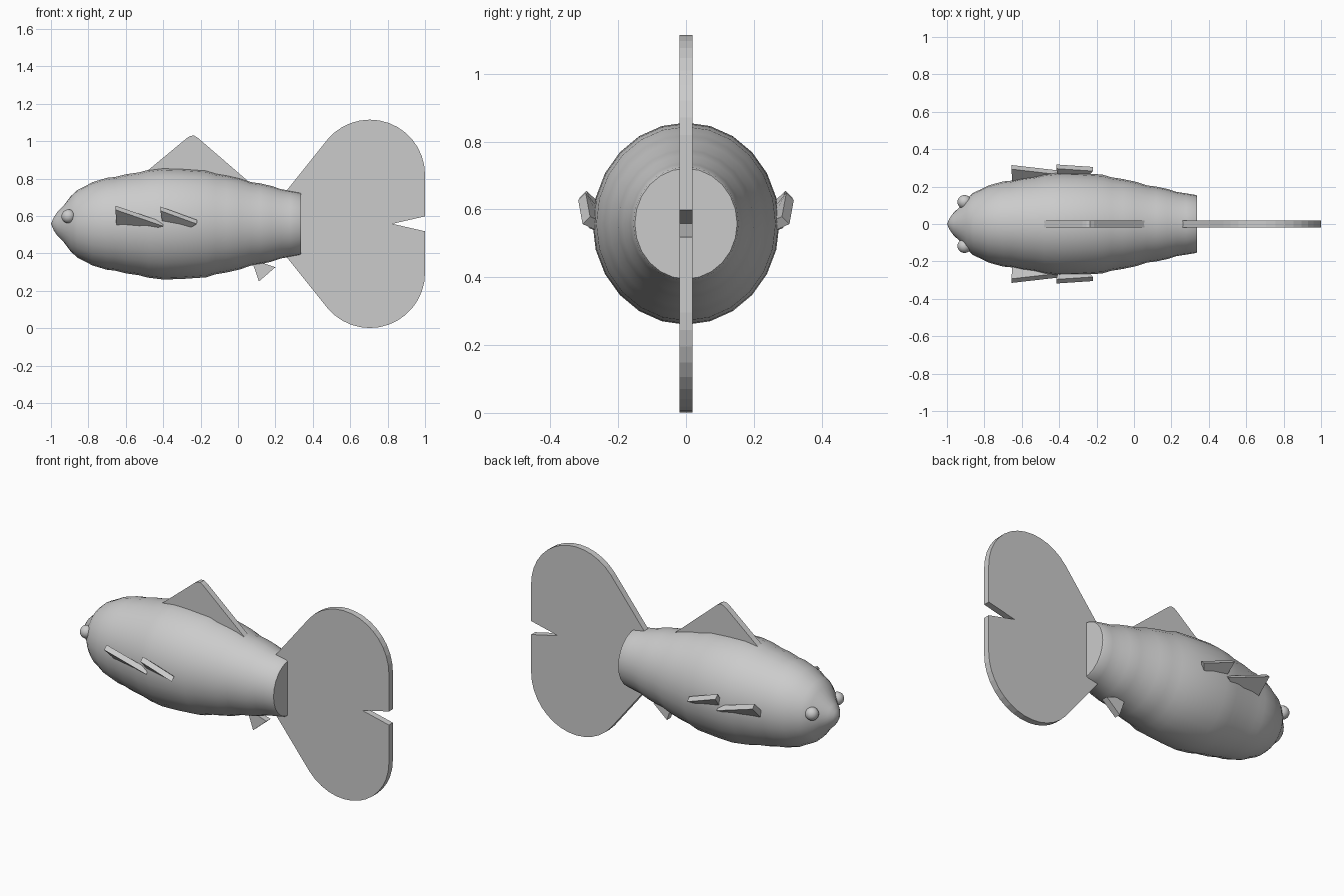
import bpy, bmesh
from math import sin, cos, pi, radians
from mathutils import Vector

cube = bpy.data.objects.get("Cube")
if cube:
    bpy.data.objects.remove(cube, do_unlink=True)

MID = 0.558      # height of the body axis
THICK = 0.037    # thickness of the flat fins

grey = bpy.data.materials.new("plain grey")
grey.use_nodes = True
grey.diffuse_color = (0.6, 0.6, 0.6, 1)
grey.node_tree.nodes["Principled BSDF"].inputs["Base Color"].default_value = (0.6, 0.6, 0.6, 1)


def finish(name, bm, smooth=None):
    bmesh.ops.recalc_face_normals(bm, faces=bm.faces)
    mesh = bpy.data.meshes.new(name)
    bm.to_mesh(mesh)
    bm.free()
    mesh.materials.append(grey)
    obj = bpy.data.objects.new(name, mesh)
    bpy.context.collection.objects.link(obj)
    if smooth:
        bpy.ops.object.select_all(action='DESELECT')
        obj.select_set(True)
        bpy.context.view_layer.objects.active = obj
        bpy.ops.object.shade_smooth_by_angle(angle=radians(smooth))
    return obj


def slab(name, outline, offset):
    """Thick plate: an outline of 3D points extruded along an offset."""
    bm = bmesh.new()
    face = bm.faces.new([bm.verts.new(p) for p in outline])
    new = bmesh.ops.extrude_face_region(bm, geom=[face])["geom"]
    # extrusion keeps the first face, so the plate is already closed
    bmesh.ops.translate(bm, vec=offset, verts=[v for v in new if isinstance(v, bmesh.types.BMVert)])
    return finish(name, bm)


def upright_fin(name, outline):
    slab(name, [(x, -THICK / 2, z) for x, z in outline], Vector((0, THICK, 0)))


# Body: slightly wavy profile swept around the long axis
profile = [(-0.985, .035), (-0.965, .065), (-0.93, .1), (-0.895, .147), (-0.86, .18),
           (-0.81, .205), (-0.78, .222), (-0.7, .246), (-0.66, .25), (-0.6, .265),
           (-0.53, .275), (-0.48, .288), (-0.4, .298), (-0.3, .295), (-0.17, .286),
           (-0.12, .27), (-0.06, .26), (0.01, .244), (0.07, .223), (0.12, .216),
           (0.18, .202), (0.23, .185), (0.28, .177), (0.33, .168), (0.338, .163)]
SIDES = 24
bm = bmesh.new()
rings = [[bm.verts.new((x, 0.925 * r * sin(2 * pi * i / SIDES), MID + r * cos(2 * pi * i / SIDES)))
          for i in range(SIDES)] for x, r in profile]
nose = bm.verts.new((-1, 0, MID))
for i in range(SIDES):
    j = (i + 1) % SIDES
    bm.faces.new((nose, rings[0][i], rings[0][j]))
    for a, b in zip(rings, rings[1:]):
        bm.faces.new((a[i], b[i], b[j], a[j]))
bm.faces.new(rings[-1])
finish("body", bm, 40)

# Tail fin: round upper lobe, mirrored below, with a notch at the back
R, CX, CZ = 0.295, 0.705, 0.262
lobe = [(1, 0.04)]
lobe += [(CX + R * cos(radians(a)), CZ + R * sin(radians(a))) for a in range(0, 141, 10)]
lobe += [(0.25, 0.165)]
upright_fin("tail_fin", [(0.825, MID)] + [(x, MID + z) for x, z in lobe]
            + [(x, MID - z) for x, z in reversed(lobe)])

# Fins on the back and belly
upright_fin("dorsal_fin", [(-0.48, .845), (-0.275, 1.015), (-0.255, 1.028), (-0.235, 1.03),
                           (-0.215, 1.018), (0.055, .785), (0.04, .7), (-0.4, .75)])
upright_fin("belly_fin", [(0.05, .43), (0.112, .25), (0.2, .326), (0.08, .365)])

# Paired side fins and eyes
front_fin = [(-0.655, .315, .633), (-0.4, .286, .545), (-0.46, .25, .53), (-0.65, .225, .545)]
rear_fin = [(-0.415, .318, .628), (-0.22, .305, .557), (-0.25, .268, .54), (-0.4, .25, .545)]
for side, s in (("left", -1), ("right", 1)):
    for part, pts in (("front", front_fin), ("rear", rear_fin)):
        slab(f"{part}_side_fin_{side}", [(x, s * y, z) for x, y, z in pts],
             Vector((0, -0.022 * s, 0.022)))
    bm = bmesh.new()
    bmesh.ops.create_uvsphere(bm, u_segments=20, v_segments=12, radius=0.037)
    bmesh.ops.translate(bm, vec=(-0.907, s * 0.118, 0.598), verts=bm.verts)
    finish(f"eye_{side}", bm, 40)
